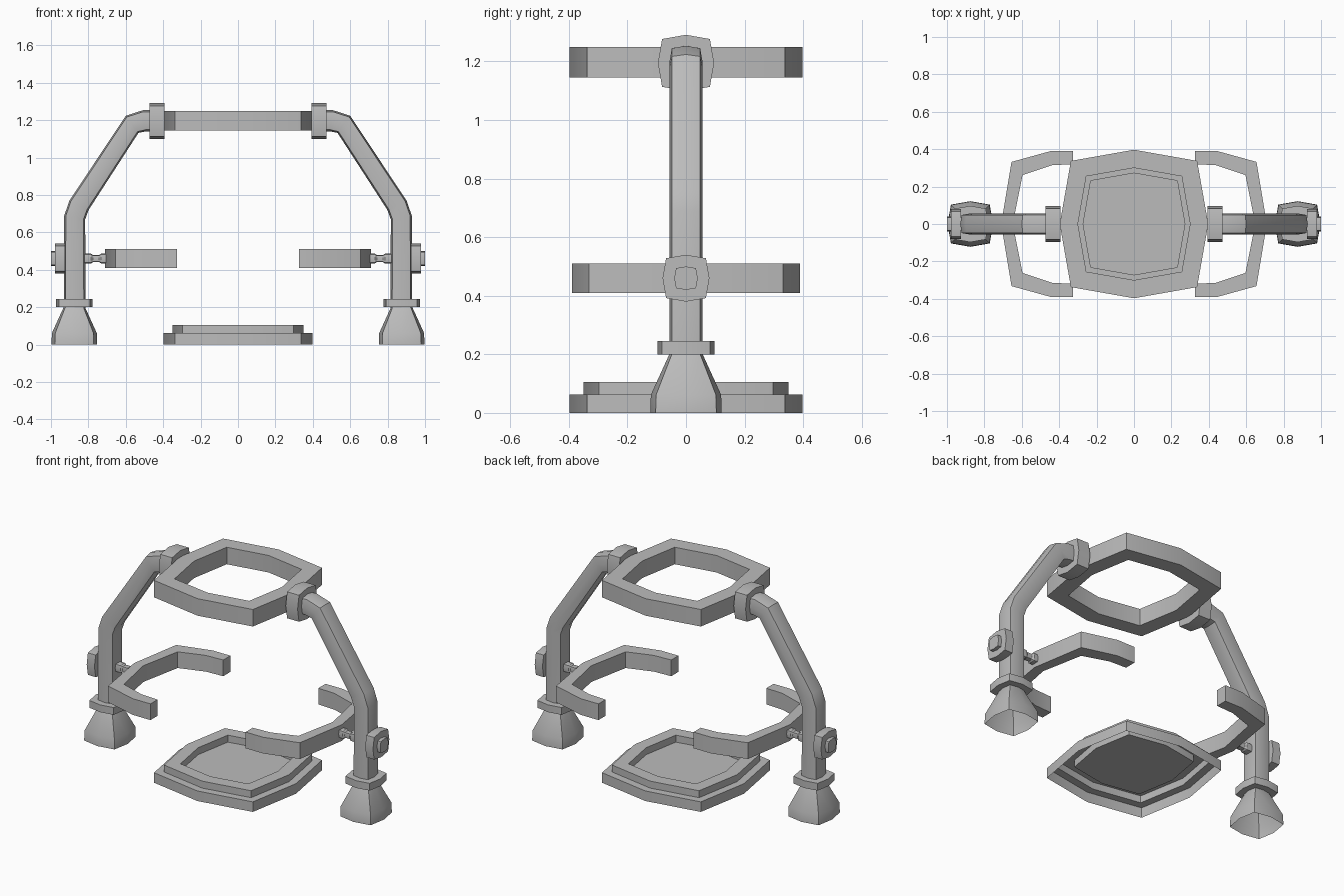
import bpy, math
from mathutils import Vector

if "Cube" in bpy.data.objects:
    bpy.data.objects.remove(bpy.data.objects["Cube"], do_unlink=True)

grey = bpy.data.materials.new("plain grey")
grey.use_nodes = True
grey.diffuse_color = (0.5, 0.5, 0.5, 1)
grey.node_tree.nodes["Principled BSDF"].inputs["Base Color"].default_value = (0.5, 0.5, 0.5, 1)

UP, OUT = Vector((0, 0, 1)), Vector((1, 0, 0))
# Square with slightly bowed sides
BOWED = [(1, 0), (.85, .85), (0, 1), (-.85, .85), (-1, 0), (-.85, -.85), (0, -1), (.85, -.85)]


def skin(name, rings, start=True, end=True, loop=False, mirror=False):
    """Join rings of points with quads, with optional end caps or a closed loop."""
    n, m = len(rings[0]), len(rings)
    verts = [p for ring in rings for p in ring]
    faces = []
    for a in range(m if loop else m - 1):
        b = (a + 1) % m
        for i in range(n):
            j = (i + 1) % n
            faces.append((a * n + i, a * n + j, b * n + j, b * n + i))
    if start and not loop:
        faces.append(tuple(reversed(range(n))))
    if end and not loop:
        faces.append(tuple(range((m - 1) * n, m * n)))
    mesh = bpy.data.meshes.new(name)
    mesh.from_pydata(verts, [], faces)
    mesh.materials.append(grey)
    obj = bpy.data.objects.new(name, mesh)
    bpy.context.collection.objects.link(obj)
    bpy.ops.object.select_all(action='DESELECT')
    obj.select_set(True)
    bpy.context.view_layer.objects.active = obj
    bpy.ops.object.shade_smooth_by_angle(angle=math.radians(30))
    if mirror:
        mod = obj.modifiers.new("other_side", 'MIRROR')
        mod.use_mirror_merge = False
    return obj


def section(x, z, r, direction):
    """Bowed square of half-width r, facing along a direction in the xz plane."""
    u = Vector((0, 1, 0))
    v = direction.normalized().cross(u)
    return [Vector((x, 0, z)) + r * (a * u + b * v) for a, b in BOWED]


def stack(name, steps, x=0, **options):
    """Upright part from (z, half-width) steps."""
    return skin(name, [section(x, z, r, UP) for z, r in steps], **options)


def spindle(name, steps, z):
    """Sideways part from (x, half-width) steps, on both sides."""
    return skin(name, [section(x, z, r, OUT) for x, r in steps], mirror=True)


# Base plate: stepped open shell with a sunken floor
stack("base_plate", [(0, .397), (.062, .397), (.062, .35), (.105, .35), (.105, .272), (.062, .272)],
      start=False)

# Upper ring
stack("upper_ring", [(1.145, .397), (1.25, .397), (1.25, .3), (1.145, .3)], loop=True)

# Flared feet, open underneath, and their collars
POST_X = .875
stack("foot", [(0, .122), (.062, .12), (.2, .057)], x=POST_X, start=False, mirror=True)
stack("foot_collar", [(.2, .097), (.245, .097)], x=POST_X, mirror=True)

# Bent posts rising to the ring
path = [Vector((x, 0, z)) for x, z in
        [(.873, .19), (.873, .68), (.85, .745), (.566, 1.178), (.5, 1.197), (.41, 1.197)]]
rings = []
for i, p in enumerate(path):
    before = (p - path[i - 1]).normalized() if i else Vector()
    after = (path[i + 1] - p).normalized() if i < len(path) - 1 else Vector()
    rings.append(section(p.x, p.z, .057, before + after))
skin("post", rings, mirror=True)

# Clamps holding the ring
spindle("ring_clamp", [(.393, .096), (.474, .096)], 1.195)

# Side pivots: nut, bolt head and necked rod
PIVOT_Z = .46
spindle("pivot_nut", [(.925, .08), (.978, .08)], PIVOT_Z)
spindle("pivot_bolt_head", [(.97, .04), (1.0, .04)], PIVOT_Z)
spindle("pivot_rod", [(.68, .026), (.732, .026), (.742, .019), (.775, .019), (.785, .026), (.84, .026)],
        PIVOT_Z)

# Curved side arms
outer = [(.71, 0), (.655, .332), (.445, .39), (.325, .39)]
inner = [(.325, .32), (.44, .314), (.596, .262), (.648, 0)]
plan = ([(x, -y) for x, y in reversed(outer[1:])] + outer
        + inner + [(x, -y) for x, y in reversed(inner[:-1])])
skin("side_arm", [[(x, y, z) for x, y in plan] for z in (.41, .51)], mirror=True)
